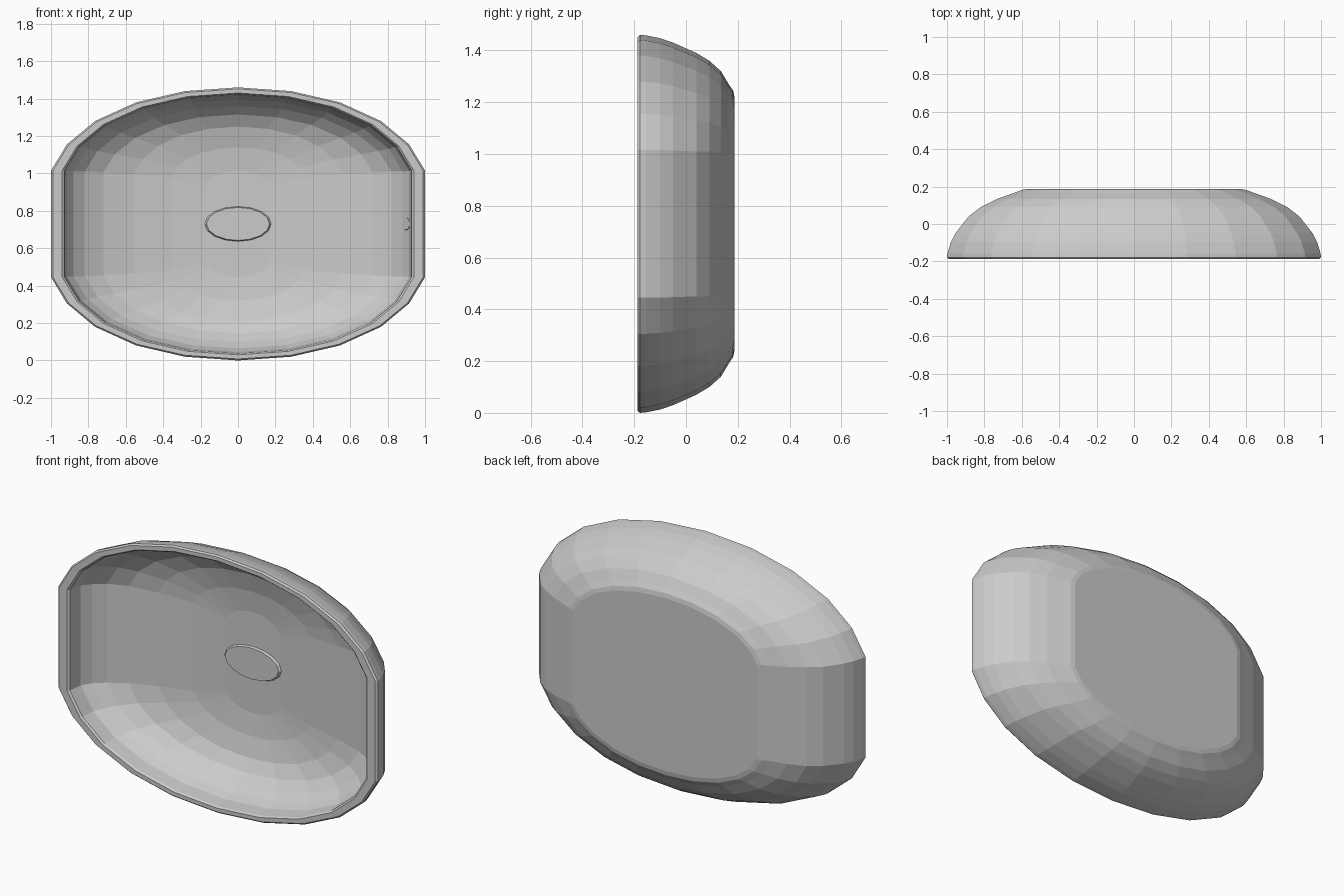
import bpy, bmesh, math

if "Cube" in bpy.data.objects:
    bpy.data.objects.remove(bpy.data.objects["Cube"])

CZ = 0.73
# Fractions along the arched ends: side fraction, arch height fraction
ARCH = [(1, 0), (.915, .315), (.765, .595), (.545, .82), (.285, .955), (0, 1)]


def ring_points(y, a, top, s):
    """Stretched oval: straight sides of half height s, arched top and bottom."""
    up = [(a * u, s + (top - s) * v) for u, v in ARCH]
    up += [(-x, z) for x, z in reversed(up[:-1])]
    loop = up + [(-x, -z) for x, z in up]
    return [(x, y, CZ + z) for x, z in loop]


def finish(name, bm):
    bmesh.ops.recalc_face_normals(bm, faces=bm.faces)
    me = bpy.data.meshes.new(name)
    bm.to_mesh(me)
    bm.free()
    ob = bpy.data.objects.new(name, me)
    bpy.context.collection.objects.link(ob)
    return ob


# Basin shell: depth y, half width, half height, straight half height
rings = [
    # back foot and outer wall
    (.187, .575, .49, .265), (.182, .60, .515, .27), (.165, .645, .54, .27),
    (.135, .73, .59, .275), (.09, .82, .63, .28), (.04, .885, .66, .28),
    (-.05, .955, .70, .283), (-.10, .98, .717, .285), (-.155, .997, .728, .285),
    # rolled rim
    (-.178, 1.0, .73, .285), (-.187, .99, .722, .285),
    (-.187, .94, .70, .285), (-.178, .928, .693, .285),
    # inner bowl
    (-.10, .915, .685, .283), (-.05, .88, .665, .28), (.0, .82, .63, .28),
    (.05, .72, .585, .275), (.09, .56, .52, .265), (.12, .36, .41, .25),
    (.135, .17, .285, .20),
]
bm = bmesh.new()
loops = [[bm.verts.new(p) for p in ring_points(*r)] for r in rings]
for lo, hi in zip(loops, loops[1:]):
    n = len(lo)
    for i in range(n):
        j = (i + 1) % n
        bm.faces.new((lo[i], lo[j], hi[j], hi[i]))
bm.faces.new(loops[0])
bm.faces.new(loops[-1])
finish("basin", bm)


def disc(name, loc, radii, depth, axis, sides):
    """Thin oval plug with a bevelled visible edge."""
    bm = bmesh.new()
    bmesh.ops.create_cone(bm, cap_ends=True, segments=sides, radius1=1,
                          radius2=.92, depth=depth)
    bmesh.ops.scale(bm, vec=(radii[0], radii[1], 1), verts=bm.verts)
    ob = finish(name, bm)
    ob.location = loc
    ob.rotation_euler = axis
    return ob


# Oval drain cover in the bowl floor
disc("drain", (0, .132, CZ), (.183, .096), .02, (math.pi / 2, 0, 0), 16)
# Small overflow outlet on the right inner wall
disc("overflow", (.902, -.078, CZ), (.035, .04), .012,
     (0, -math.pi / 2, math.radians(35)), 10)
